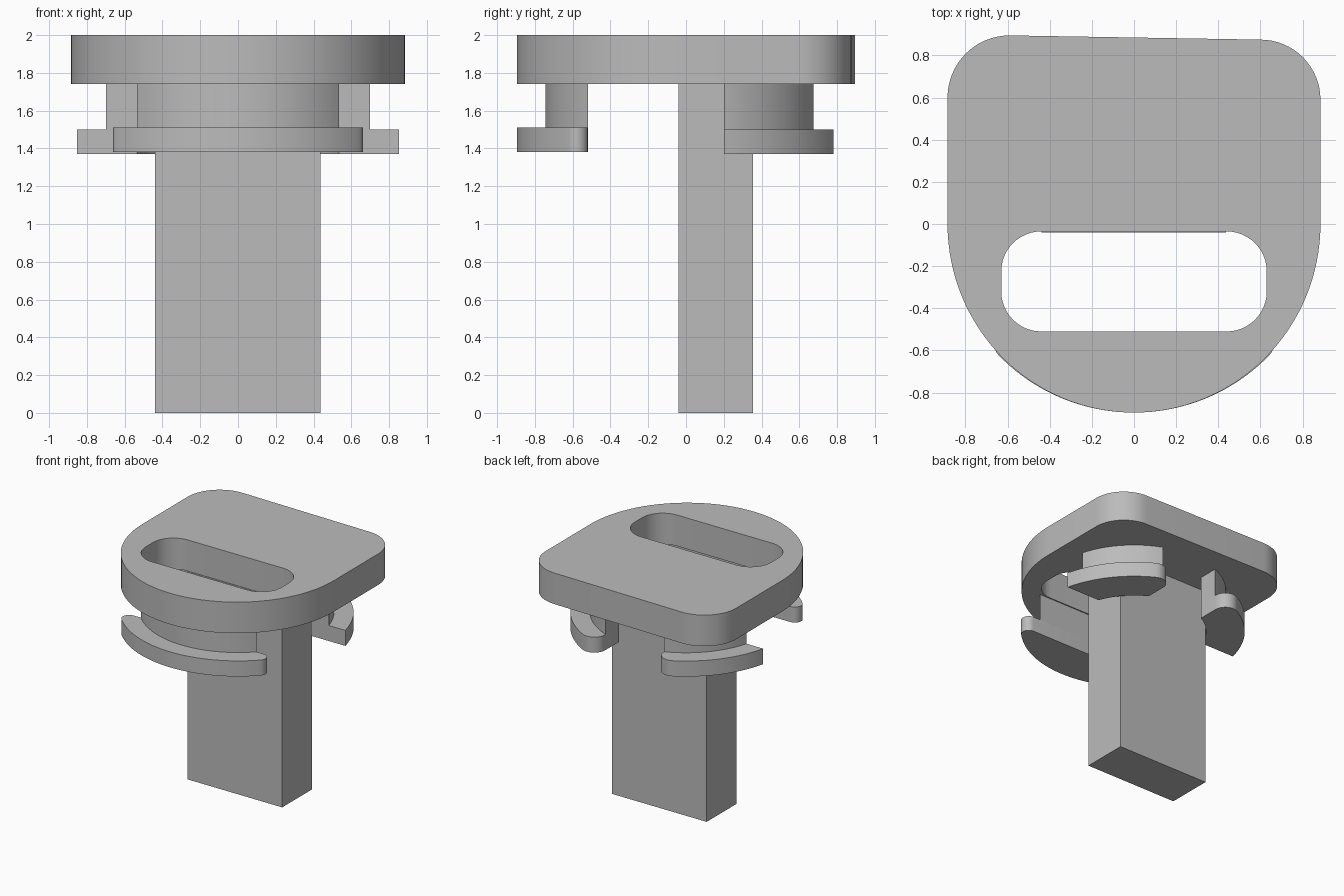
import bpy, bmesh
from math import sin, cos, asin, atan2, sqrt, radians, degrees

cube = bpy.data.objects.get("Cube")
if cube:
    bpy.data.objects.remove(cube, do_unlink=True)

grey = bpy.data.materials.new("plain grey")
grey.use_nodes = True
grey.diffuse_color = (0.5, 0.5, 0.5, 1)
grey.node_tree.nodes["Principled BSDF"].inputs["Base Color"].default_value = (0.5, 0.5, 0.5, 1)


def arc(cx, cy, r, a0, a1, n=16, ry=None):
    """Points along an arc, angles in degrees."""
    angles = [radians(a0 + (a1 - a0) * i / n) for i in range(n + 1)]
    return [(cx + r * cos(a), cy + (ry or r) * sin(a)) for a in angles]


def mirrored(points):
    return [(-x, y) for x, y in reversed(points)]


def extrude(name, loops, z0, z1):
    """Fill an outline (with optional holes) and extrude it upwards."""
    bm = bmesh.new()
    for loop in loops:
        verts = [bm.verts.new((x, y, z0)) for x, y in loop]
        for i, v in enumerate(verts):
            bm.edges.new((v, verts[i - 1]))
    bmesh.ops.triangle_fill(bm, edges=bm.edges[:], use_beauty=True)
    res = bmesh.ops.extrude_face_region(bm, geom=bm.faces[:], use_keep_orig=True)
    top = [g for g in res["geom"] if isinstance(g, bmesh.types.BMVert)]
    bmesh.ops.translate(bm, verts=top, vec=(0, 0, z1 - z0))
    bmesh.ops.recalc_face_normals(bm, faces=bm.faces[:])
    mesh = bpy.data.meshes.new(name)
    bm.to_mesh(mesh)
    bm.free()
    mesh.materials.append(grey)
    obj = bpy.data.objects.new(name, mesh)
    bpy.context.collection.objects.link(obj)
    bpy.ops.object.select_all(action="DESELECT")
    obj.select_set(True)
    bpy.context.view_layer.objects.active = obj
    bpy.ops.object.shade_smooth_by_angle(angle=radians(30))
    return obj


# Top plate: round front, rounded back corners, long slot
outline = (arc(0, 0, 0.885, 180, 360, 64, ry=0.895)
           + arc(0.6, 0.59, 0.285, 0, 90)
           + arc(-0.59, 0.6, 0.295, 90, 180))
slot = []
for cx, cy, start in ((0.44, -0.225, 0), (-0.44, -0.225, 90),
                      (-0.44, -0.32, 180), (0.44, -0.32, 270)):
    slot += arc(cx, cy, 0.19, start, start + 90, 12)
extrude("top_plate", [outline, slot], 1.74, 2.0)

# Stem
extrude("stem", [[(-0.44, -0.04), (0.437, -0.04), (0.437, 0.355), (-0.44, 0.355)]], 0, 1.74)

# Front hook: neck and lip with rounded ends
back, neck_r, lip_r, fillet = -0.52, 0.745, 0.895, 0.06
a = degrees(asin(back / neck_r))
extrude("front_neck", [arc(0, 0, neck_r, -180 - a, a, 40)], 1.51, 1.74)
fy = back - fillet
fx = sqrt((lip_r - fillet) ** 2 - fy ** 2)
t = degrees(atan2(fy, fx))
half = arc(0, 0, lip_r, -90, t, 24) + arc(fx, fy, fillet, t, 90, 10)[1:]
extrude("front_lip", [half + mirrored(half)[:-1]], 1.38, 1.51)

# Back hooks, one on each side
front, inner, neck_r, lip_r, bore, fillet = 0.2, 0.27, 0.728, 0.876, 0.57, 0.1
bore_arc = arc(0, 0, bore, degrees(atan2(sqrt(bore ** 2 - inner ** 2), inner)),
               degrees(asin(front / bore)))
neck = arc(0, 0, neck_r, degrees(asin(front / neck_r)),
           90 - degrees(asin(inner / neck_r)), 20) + bore_arc
fx = inner + fillet
fy = sqrt((lip_r - fillet) ** 2 - fx ** 2)
t = degrees(atan2(fy, fx))
lip = (arc(0, 0, lip_r, degrees(asin(front / lip_r)), t, 20)
       + arc(fx, fy, fillet, t, 180, 10)[1:] + bore_arc)
for side, shape in (("left", lambda p: p), ("right", mirrored)):
    extrude(side + "_back_neck", [shape(neck)], 1.5, 1.74)
    extrude(side + "_back_lip", [shape(lip)], 1.37, 1.5)
